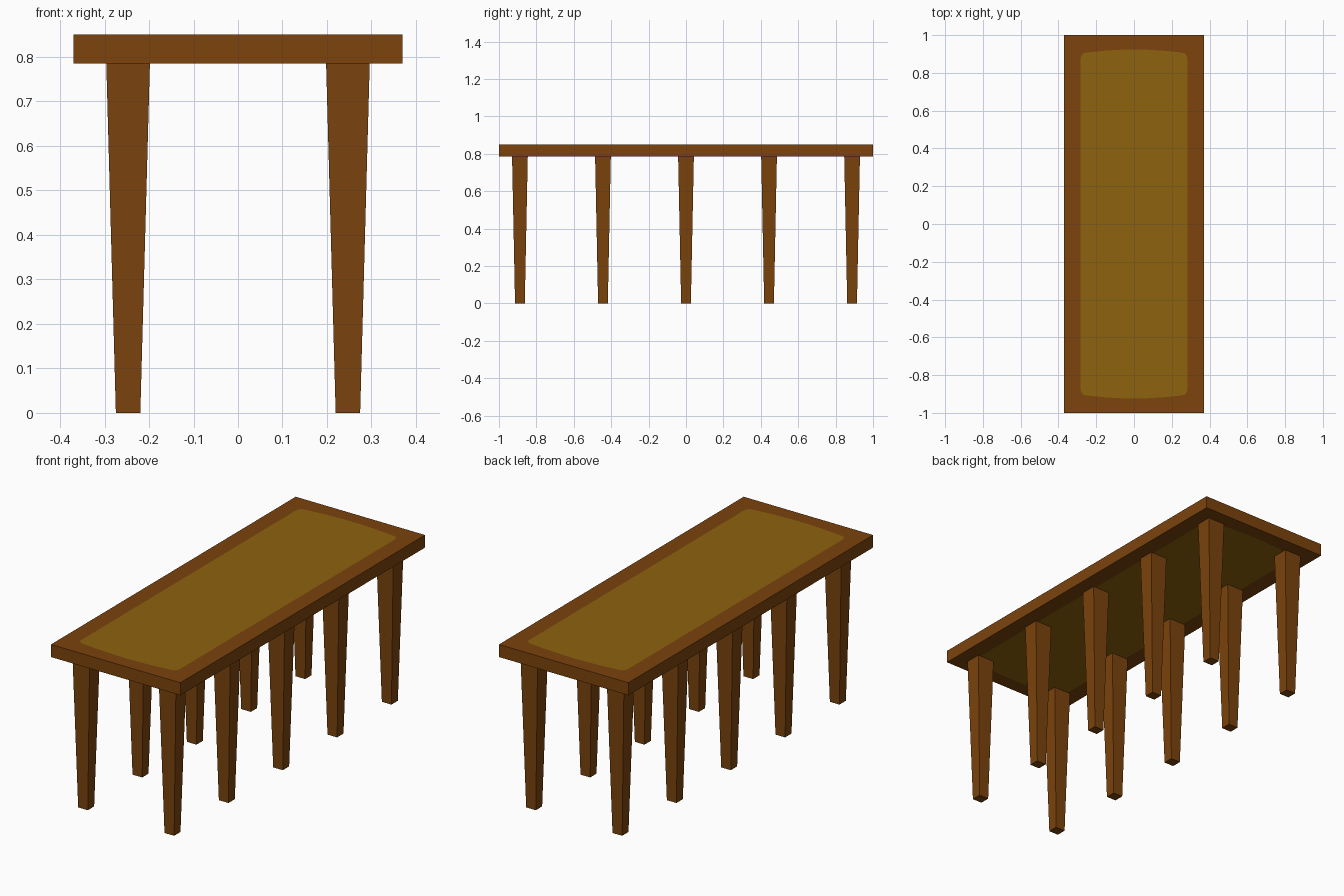
import bpy, bmesh, math

if "Cube" in bpy.data.objects:
    bpy.data.objects.remove(bpy.data.objects["Cube"])

HX, HY = 0.37, 1.0          # table top half sizes
Z0, Z1 = 0.785, 0.85        # underside and top of the slab


def material(name, rgb):
    m = bpy.data.materials.new(name)
    m.diffuse_color = (*rgb, 1)
    m.use_nodes = True
    m.node_tree.nodes["Principled BSDF"].inputs["Base Color"].default_value = m.diffuse_color
    return m


brown = material("brown wood", (0.2, 0.056, 0.004))
olive = material("olive panel", (0.27, 0.124, 0.0045))


def finish(name, bm, mats):
    bmesh.ops.recalc_face_normals(bm, faces=bm.faces[:])
    me = bpy.data.meshes.new(name)
    bm.to_mesh(me)
    bm.free()
    for m in mats:
        me.materials.append(m)
    ob = bpy.data.objects.new(name, me)
    bpy.context.collection.objects.link(ob)
    return ob


def panel_outline():
    # rounded rectangle with slightly bowed ends
    px, py, r = 0.282, 0.908, 0.03
    quarter = [(px - r + r * math.cos(a), py - r + r * math.sin(a))
               for a in (0, math.pi / 6, math.pi / 3, math.pi / 2)]
    quarter += [(0.15, 0.918), (0.05, 0.924)]
    left = [(-x, y) for x, y in reversed(quarter)]
    half = quarter + left
    return half + [(-x, -y) for x, y in half]


# Table top: slab whose upper and lower faces have a coloured panel cut in
def table_top():
    bm = bmesh.new()
    corners = [(-HX, -HY), (HX, -HY), (HX, HY), (-HX, HY)]

    def loop(pts, z):
        vs = [bm.verts.new((x, y, z)) for x, y in pts]
        es = [bm.edges.new((vs[i], vs[(i + 1) % len(vs)])) for i in range(len(vs))]
        return vs, es

    rims = []
    for z, up in ((Z0, -1), (Z1, 1)):
        ov, oe = loop(corners, z)
        iv, ie = loop(panel_outline(), z)
        bmesh.ops.triangle_fill(bm, edges=oe + ie, use_beauty=True, normal=(0, 0, up))
        panel = bm.faces.get(iv) or bm.faces.new(iv)
        panel.material_index = 1
        rims.append(ov)
    for i in range(4):
        j = (i + 1) % 4
        bm.faces.new((rims[0][i], rims[0][j], rims[1][j], rims[1][i]))
    finish("table_top", bm, [brown, olive])


# Tapered square leg
def leg(name, x, y):
    bm = bmesh.new()
    bmesh.ops.create_cube(bm, size=2)
    for v in bm.verts:
        top = v.co.z > 0
        hx, hy = (0.049, 0.042) if top else (0.0275, 0.026)
        v.co = (x + v.co.x * hx, y + v.co.y * hy, Z0 if top else 0)
    finish(name, bm, [brown])


table_top()
for side, x in (("left", -0.247), ("right", 0.247)):
    for i in range(5):
        leg(f"{side}_leg_{i + 1}", x, -0.888 + 0.444 * i)
